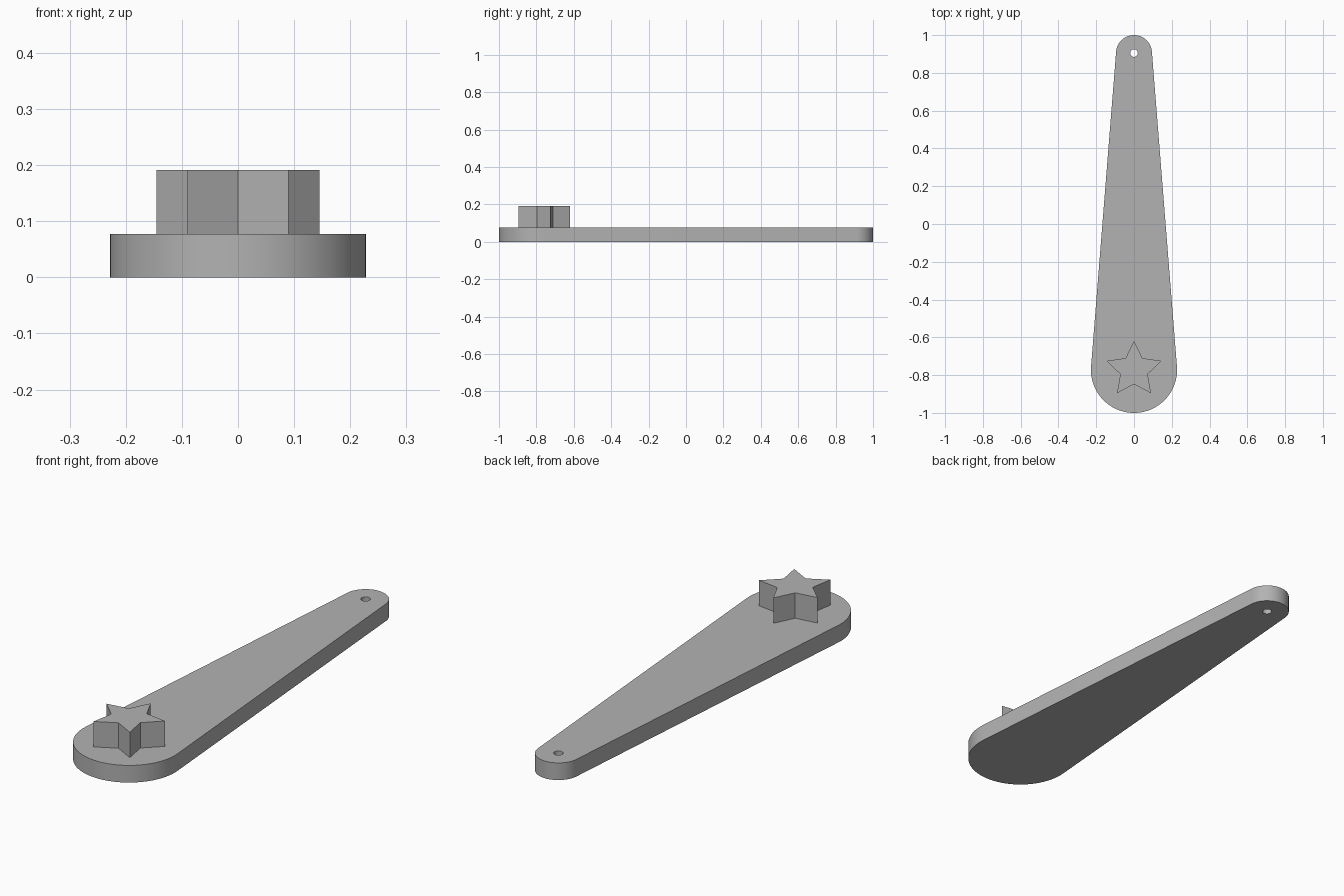
import bpy, bmesh
from math import sin, cos, pi, asin
from mathutils import Vector

cube = bpy.data.objects.get("Cube")
if cube:
    bpy.data.objects.remove(cube, do_unlink=True)

# Single grey material
grey = bpy.data.materials.new("plain_grey")
grey.use_nodes = True
colour = (0.45, 0.45, 0.45, 1)
grey.diffuse_color = colour
grey.node_tree.nodes["Principled BSDF"].inputs["Base Color"].default_value = colour


def arc(centre_y, radius, start, end, steps):
    """Points along an arc centred on the long axis."""
    angles = [start + (end - start) * i / steps for i in range(steps + 1)]
    return [(radius * cos(a), centre_y + radius * sin(a)) for a in angles]


def extrude_outline(name, loops, bottom, top):
    """Fill an outline (further loops are holes) and extrude it upward."""
    bm = bmesh.new()
    edges = []
    for loop in loops:
        verts = [bm.verts.new((x, y, bottom)) for x, y in loop]
        edges += [bm.edges.new((v, verts[i - 1])) for i, v in enumerate(verts)]
    bmesh.ops.triangle_fill(bm, edges=edges, use_beauty=True, normal=Vector((0, 0, 1)))
    result = bmesh.ops.extrude_face_region(bm, geom=bm.faces[:], use_keep_orig=True)
    raised = [g for g in result["geom"] if isinstance(g, bmesh.types.BMVert)]
    bmesh.ops.translate(bm, verts=raised, vec=(0, 0, top - bottom))
    bmesh.ops.recalc_face_normals(bm, faces=bm.faces[:])
    mesh = bpy.data.meshes.new(name)
    bm.to_mesh(mesh)
    bm.free()
    mesh.materials.append(grey)
    obj = bpy.data.objects.new(name, mesh)
    bpy.context.collection.objects.link(obj)
    bpy.ops.object.select_all(action="DESELECT")
    obj.select_set(True)
    bpy.context.view_layer.objects.active = obj
    bpy.ops.object.shade_smooth_by_angle(angle=pi / 6)
    return obj


# Tapered arm: two round ends joined by tangent sides, with a hanging hole
big_r, small_r, hole_r = 0.228, 0.095, 0.02
big_y, small_y = big_r - 1, 1 - small_r
tilt = asin((big_r - small_r) / (small_y - big_y))
outline = arc(small_y, small_r, tilt, pi - tilt, 40)
outline += arc(big_y, big_r, pi - tilt, 2 * pi + tilt, 64)
hole = arc(small_y, hole_r, 0, 2 * pi, 32)[:-1]
thickness = 0.077
extrude_outline("tapered_arm", [outline, hole], 0, thickness)

# Five-pointed star boss on the wide end
star = []
for i in range(10):
    radius = 0.076 if i % 2 else 0.153
    angle = pi / 2 + i * pi / 5
    star.append((radius * cos(angle), big_y + radius * sin(angle)))
extrude_outline("star_boss", [star], thickness - 0.005, 0.191)
